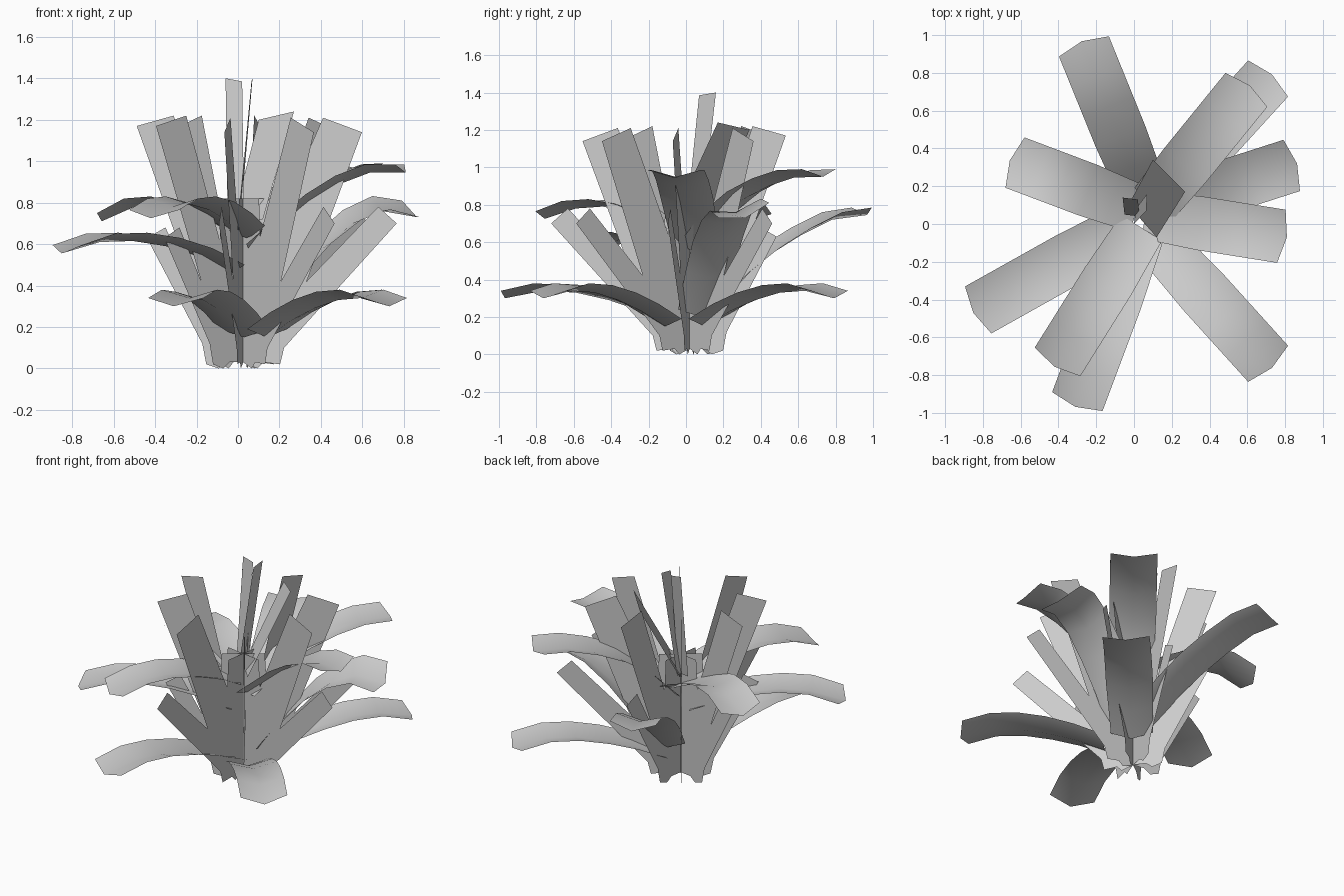
import bpy, bmesh, math
from mathutils import Vector

if "Cube" in bpy.data.objects:
    bpy.data.objects.remove(bpy.data.objects["Cube"])


def make_object(name, verts, faces, smooth=False):
    me = bpy.data.meshes.new(name)
    me.from_pydata(verts, [], faces)
    if smooth:
        for p in me.polygons:
            p.use_smooth = True
    ob = bpy.data.objects.new(name, me)
    bpy.context.collection.objects.link(ob)
    return ob


# Arching gutter-shaped leaf running from base to tip, three columns wide
def leaf(name, base, tip, heights, width=0.285, dip=0.04, roll=0.0):
    b, t = Vector(base), Vector(tip)
    d = (t - b).normalized()
    side = Vector((-d.y, d.x))
    n = len(heights)
    verts, faces = [], []
    for i, z in enumerate(heights):
        f = i / (n - 1)
        c = b + (t - b) * f
        w = width * (0.9 + 0.1 * min(1, f * 2.5))
        for s in (-1, 0, 1):
            p = c + side * s * w / 2
            if i == n - 1 and s == 0:
                p = p + d * 0.03
            verts.append((p.x, p.y, z + s * roll * f + (dip * 0.5 if s else -dip * 0.5)))
    for i in range(n - 1):
        for j in range(2):
            a = i * 3 + j
            faces.append((a, a + 1, a + 4, a + 3))
    make_object(name, verts, faces, True)


# Lower ring of leaves
low = (0.17, 0.25, 0.31, 0.35, 0.36, 0.32)
leaf("low_leaf_back_right", (0.10, 0.10), (0.71, 0.77), low)
leaf("low_leaf_front_right", (0.14, -0.11), (0.71, -0.74), low)
leaf("low_leaf_front", (0.03, -0.06), (-0.30, -0.94), low)

# Middle ring of leaves
leaf("mid_leaf_left", (-0.03, -0.01), (-0.825, -0.455),
     (0.48, 0.56, 0.61, 0.635, 0.63, 0.575))
leaf("mid_leaf_back", (0.06, 0.14), (-0.265, 0.94),
     (0.25, 0.43, 0.56, 0.66, 0.74, 0.765))
leaf("mid_leaf_right", (0.12, 0.08), (0.835, 0.31),
     (0.22, 0.43, 0.60, 0.72, 0.78, 0.75), roll=0.04)

# Upper ring of leaves
leaf("top_leaf_right", (0.06, 0.05), (0.78, -0.065),
     (0.58, 0.70, 0.82, 0.91, 0.965, 0.965))
leaf("top_leaf_back_right", (0.05, 0.04), (0.595, 0.71),
     (0.57, 0.74, 0.85, 0.92, 0.965, 0.97))
leaf("top_leaf_left", (0.02, 0.08), (-0.63, 0.325),
     (0.64, 0.71, 0.77, 0.81, 0.80, 0.73))
leaf("top_leaf_front", (0.04, -0.02), (-0.405, -0.73),
     (0.65, 0.73, 0.785, 0.81, 0.80, 0.745))

# Four upright crossed cards, each a fan of straight stalks (long low stalk on one side)
fan = [(-.18, .02), (-.2, .12), (-.47, .63), (-.38, .68), (-.25, .42),
       (-.52, 1.17), (-.34, 1.22), (-.14, .62), (-.13, .82), (.13, .82), (.14, .64),
       (.39, 1.21), (.58, 1.14), (.31, .42), (.66, .78), (.75, .7), (.2, .1),
       (.18, .02), (.1, .03), (.07, 0), (0, .03), (-.08, .03), (-.12, 0)]
for k, deg in enumerate((-9, 36, 261, 306)):
    a = math.radians(deg)
    ob = make_object("stalk_fan_%d" % (k + 1),
                     [(0.025 + u * math.cos(a), 0.02 + u * math.sin(a), z) for u, z in fan],
                     [tuple(range(len(fan)))])
    bm = bmesh.new()
    bm.from_mesh(ob.data)
    bmesh.ops.triangulate(bm, faces=bm.faces[:])
    bm.to_mesh(ob.data)
    bm.free()

# Upright young leaf and two tall narrow shoots at the centre
make_object("upright_leaf", [(-.03, .10, .70), (.12, -.07, .72),
                             (.27, .17, 1.24), (.10, .34, 1.20)], [(0, 1, 2, 3)])
make_object("tall_shoot_front", [(-.05, .05, .7), (.03, .04, .7),
                                 (.02, .13, 1.385), (-.06, .14, 1.4)], [(0, 1, 2, 3)])
make_object("tall_shoot_side", [(0, .0, .7), (.01, .08, .7),
                                (.07, .16, 1.4), (.065, .07, 1.385)], [(0, 1, 2, 3)])
